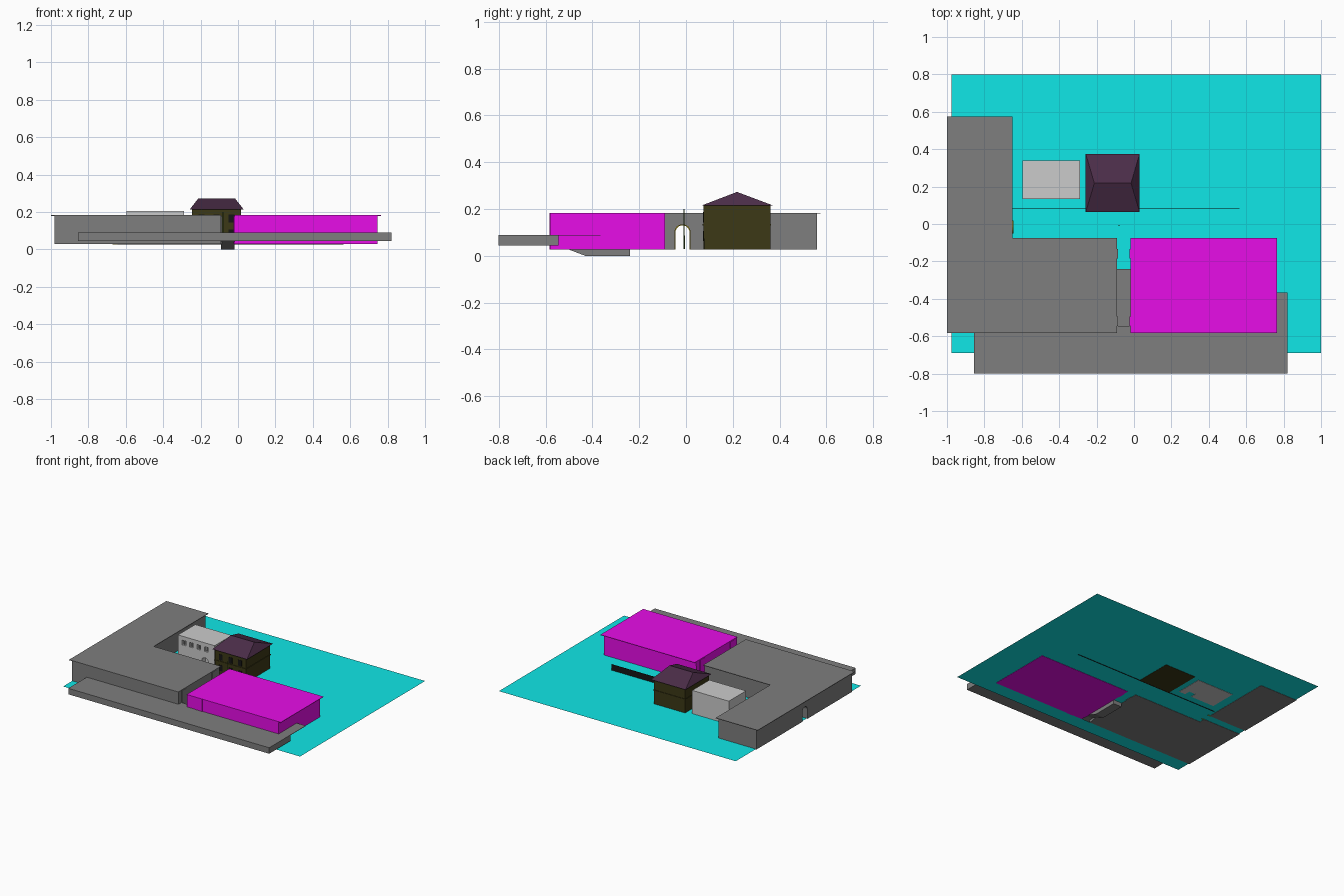
import bpy, bmesh, math
from mathutils import Vector

if "Cube" in bpy.data.objects:
    bpy.data.objects.remove(bpy.data.objects["Cube"])


def material(name, rgb):
    m = bpy.data.materials.new(name)
    m.diffuse_color = (*rgb, 1)
    m.use_nodes = True
    m.node_tree.nodes["Principled BSDF"].inputs["Base Color"].default_value = m.diffuse_color
    return m


STONE = material("dark_grey", (0.21, 0.21, 0.21))
MAGENTA = material("magenta", (0.8, 0.004, 0.8))
TEAL = material("teal", (0.005, 0.8, 0.8))
TIMBER = material("dark_olive", (0.045, 0.04, 0.008))
ROOF = material("dark_plum", (0.07, 0.026, 0.065))
BLACK = material("black", (0.008, 0.008, 0.008))
GOLD = material("gold", (0.45, 0.35, 0.02))
GREEN = material("green", (0.05, 0.12, 0.02))


def finish(name, bm, mat=None):
    bmesh.ops.recalc_face_normals(bm, faces=bm.faces)
    me = bpy.data.meshes.new(name)
    bm.to_mesh(me)
    bm.free()
    ob = bpy.data.objects.new(name, me)
    bpy.context.collection.objects.link(ob)
    if mat:
        me.materials.append(mat)
    return ob


def extrude(name, pts, vec, mat=None):
    """Solid made by pushing a closed outline along a vector."""
    bm = bmesh.new()
    face = bm.faces.new([bm.verts.new(p) for p in pts])
    geo = bmesh.ops.extrude_face_region(bm, geom=[face], use_keep_orig=True)
    vs = [g for g in geo["geom"] if isinstance(g, bmesh.types.BMVert)]
    bmesh.ops.translate(bm, verts=vs, vec=Vector(vec))
    return finish(name, bm, mat)


def prism(name, outline, z0, z1, mat=None):
    return extrude(name, [(x, y, z0) for x, y in outline], (0, 0, z1 - z0), mat)


def box(name, x0, x1, y0, y1, z0, z1, mat=None):
    return prism(name, [(x0, y0), (x1, y0), (x1, y1), (x0, y1)], z0, z1, mat)


def sheet(name, quads, mat=None):
    bm = bmesh.new()
    for q in quads:
        bm.faces.new([bm.verts.new(p) for p in q])
    bmesh.ops.remove_doubles(bm, verts=bm.verts, dist=1e-5)
    return finish(name, bm, mat)


def cut(target, cutter):
    mod = target.modifiers.new("cut", "BOOLEAN")
    mod.operation = "DIFFERENCE"
    mod.solver = "EXACT"
    mod.object = cutter
    cutter.hide_render = True
    bpy.context.view_layer.objects.active = target
    bpy.ops.object.modifier_apply(modifier=mod.name)
    bpy.data.objects.remove(cutter)


def arch(centre, radius, bottom, spring, steps=12):
    """Round-headed opening outline as (across, z) pairs."""
    curve = [(centre + radius * math.cos(math.pi * i / steps),
              spring + radius * math.sin(math.pi * i / steps)) for i in range(steps + 1)]
    return [(centre + radius, bottom)] + curve + [(centre - radius, bottom)]


G, B, TOP = 0.03, 0.028, 0.18    # ground, wall base, wall top
PX0, PX1, PY0, PY1 = -0.09, -0.02, -0.58, -0.24    # sunken passage

# ground sheet with an opening over the sunken passage
sheet("ground", [[(a, c, G), (b, c, G), (b, d, G), (a, d, G)] for a, b, c, d in (
    (-0.975, PX0, -0.69, PY0), (-0.975, PX0, PY0, PY1), (-0.975, PX0, PY1, 0.8),
    (PX0, PX1, -0.69, PY0), (PX0, PX1, PY1, 0.8),
    (PX1, 1, -0.69, PY0), (PX1, 1, PY0, PY1), (PX1, 1, PY1, 0.8))], TEAL)

# L-shaped wing with arched tunnel
wing = prism("l_wing_walls", [(-0.98, -0.58), (PX0, -0.58), (PX0, -0.09), (-0.665, -0.09),
                              (-0.665, 0.56), (-0.98, 0.56)], B, TOP, STONE)
tunnel = arch(-0.015, 0.03, 0.02, 0.10)
cut(wing, extrude("tunnel_cutter", [(-1.1, y, z) for y, z in tunnel], (0.6, 0, 0)))
prism("l_wing_roof", [(-1, -0.583), (PX0, -0.583), (PX0, -0.075), (-0.65, -0.075),
                      (-0.65, 0.575), (-1, 0.575)], TOP, TOP + 0.004, STONE)
frame = arch(-0.015, 0.035, 0.026, 0.10) + arch(-0.015, 0.03, 0.026, 0.10)[::-1]
extrude("tunnel_frame", [(-0.67, y, z) for y, z in frame], (0.025, 0, 0), GOLD)

# magenta hall
box("hall_walls", PX1, 0.745, -0.58, -0.09, B, TOP, MAGENTA)
box("hall_roof", PX1, 0.765, -0.583, -0.075, TOP, TOP + 0.004, MAGENTA)
box("hall_front_pilaster", 0.06, 0.11, -0.583, -0.57, B, TOP, MAGENTA)
for i, y in enumerate((-0.52, -0.16)):
    box(f"hall_side_pilaster_{i}", PX1 - 0.005, 0, y - 0.025, y + 0.025, B, TOP, MAGENTA)
    box(f"wing_side_pilaster_{i}", -0.1, PX0 + 0.005, y - 0.025, y + 0.025, B, TOP, STONE)

# raised street in front, with a thin side strip
box("street", -0.855, 0.82, -0.8, -0.545, 0.045, 0.09, STONE)
box("street_side_strip", 0.735, 0.82, -0.545, -0.365, 0.087, 0.09, STONE)

# stairs going down into the sunken passage
steps, y_top, y_low, z_top = 8, -0.58, -0.43, 0.065
run, rise = (y_low - y_top) / steps, (z_top - 0.004) / steps
profile = [(y_top, z_top)]
for i in range(steps):
    y, z = y_top + run * (i + 1), z_top - rise * i
    profile += [(y, z), (y, z - rise)]
profile += [(-0.244, 0.004), (-0.244, G), (PY1, G), (PY1, 0), (y_low, 0), (y_top, z_top - 0.008)]
extrude("passage_stairs", [(PX0, y, z) for y, z in profile], (PX1 - PX0, 0, 0), STONE)
sheet("passage_sides", [[(x, -0.505, G), (x, y_low, 0), (x, PY1, 0), (x, PY1, G)]
                        for x in (PX0, PX1)], STONE)

# light annex with upper windows and an arched door
annex = box("annex", -0.595, -0.29, 0.135, 0.34, B, 0.205)
for i in range(4):
    x = -0.545 + 0.062 * i
    cut(annex, box("window_cutter", x - 0.015, x + 0.015, 0.1, 0.15, 0.14, 0.175))
    box(f"annex_window_bar_{i}", x - 0.002, x + 0.002, 0.14, 0.15, 0.14, 0.175)
door = arch(-0.37, 0.027, 0.02, 0.065)
cut(annex, extrude("door_cutter", [(x, 0.1, z) for x, z in door], (0, 0.08, 0)))

# timber tower house
box("tower_walls", -0.245, 0.015, 0.075, 0.36, B, 0.218, TIMBER)
box("tower_band", -0.249, 0.019, 0.071, 0.364, 0.13, 0.136, TIMBER)
for i, z in enumerate((0.085, 0.165)):
    for j in range(3):
        x, y = -0.195 + 0.08 * j, 0.135 + 0.082 * j
        box(f"tower_front_window_{i}{j}", x - 0.015, x + 0.015, 0.073, 0.08,
            z - 0.022, z + 0.022, BLACK)
x0, x1, y0, y1, ze, zr, yr = -0.258, 0.03, 0.064, 0.375, 0.214, 0.273, 0.218
a, b, c, d = (x0, y0, ze), (x1, y0, ze), (x1, y1, ze), (x0, y1, ze)
r, s = (-0.212, yr, zr), (-0.016, yr, zr)
sheet("tower_hip_roof", [[a, b, s, r], [b, c, s], [c, d, r, s], [d, a, r], [a, d, c, b]], ROOF)

# courtyard fence and pole
box("fence", -0.65, 0.565, 0.079, 0.082, 0.027, 0.075, BLACK)
bm = bmesh.new()
bmesh.ops.create_cone(bm, cap_ends=True, segments=8, radius1=0.003, radius2=0.002, depth=0.17)
bmesh.ops.translate(bm, verts=bm.verts, vec=(-0.08, -0.008, 0.115))
finish("flag_pole", bm, GREEN)
